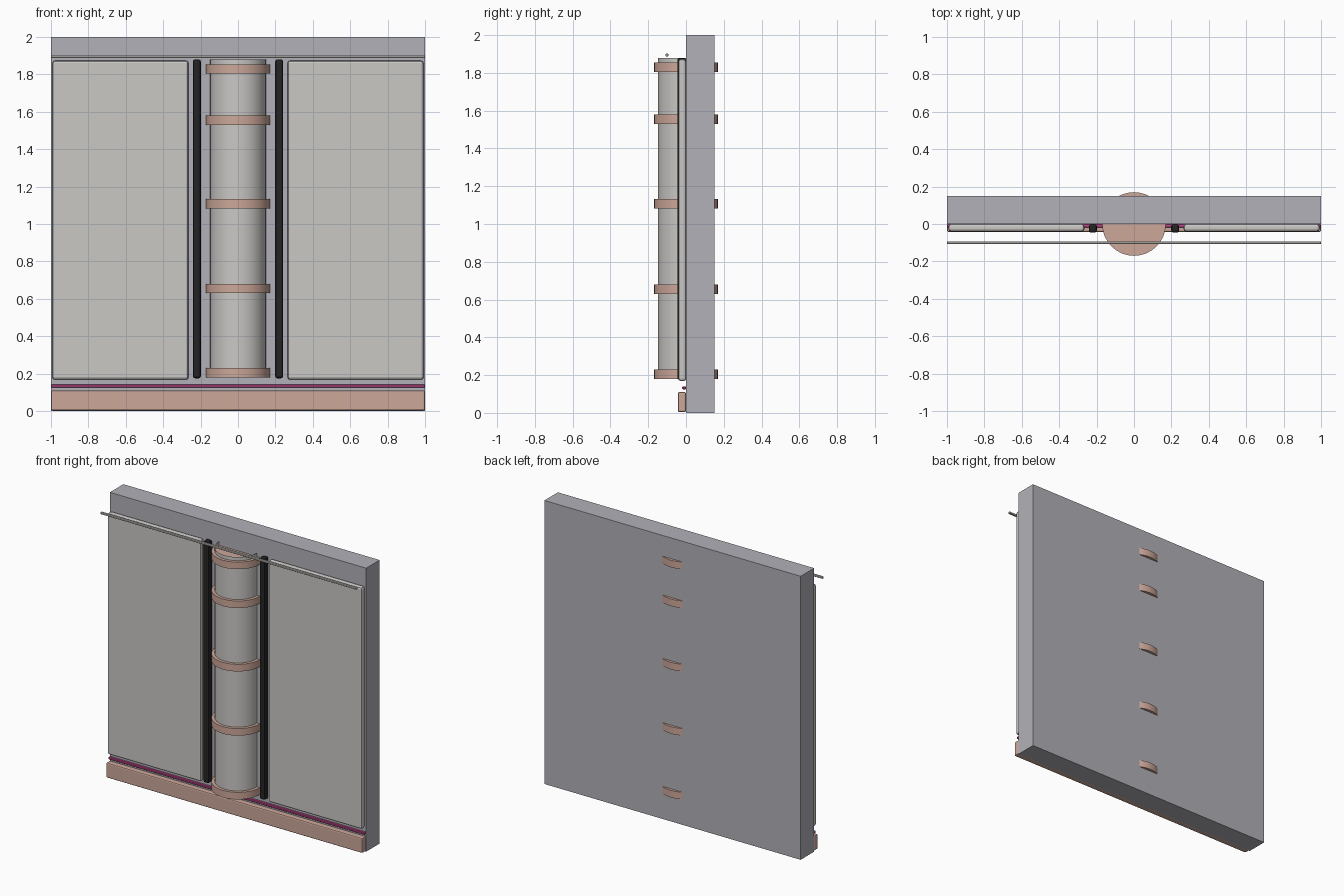
import bpy, bmesh, math

if "Cube" in bpy.data.objects:
    bpy.data.objects.remove(bpy.data.objects["Cube"])


def srgb(r, g, b):
    def lin(c):
        c /= 255
        return c / 12.92 if c < 0.04045 else ((c + 0.055) / 1.055) ** 2.4
    return (lin(r), lin(g), lin(b), 1)


def material(name, *rgb):
    m = bpy.data.materials.new(name)
    m.diffuse_color = srgb(*rgb)
    m.use_nodes = True
    m.node_tree.nodes["Principled BSDF"].inputs["Base Color"].default_value = m.diffuse_color
    return m


wall_grey = material("wall_grey", 177, 177, 184)
panel_grey = material("warm_light_grey", 202, 200, 197)
copper = material("copper", 204, 167, 153)
black = material("black", 36, 36, 37)
magenta = material("magenta", 190, 70, 135)


def finish(name, bm, mat, smooth=False):
    me = bpy.data.meshes.new(name)
    bm.to_mesh(me)
    bm.free()
    me.materials.append(mat)
    ob = bpy.data.objects.new(name, me)
    bpy.context.collection.objects.link(ob)
    if smooth:
        bpy.ops.object.select_all(action='DESELECT')
        ob.select_set(True)
        bpy.context.view_layer.objects.active = ob
        bpy.ops.object.shade_smooth_by_angle(angle=math.radians(35))
    return ob


def box(name, x, y, z, mat, bevel=0, segments=1):
    """Box from (min, max) ranges, with optional bevelled edges."""
    bm = bmesh.new()
    bmesh.ops.create_cube(bm, size=1)
    for v in bm.verts:
        for i, (lo, hi) in enumerate((x, y, z)):
            v.co[i] = lo if v.co[i] < 0 else hi
    if bevel:
        bmesh.ops.bevel(bm, geom=bm.edges[:], offset=bevel, segments=segments,
                        profile=0.5, affect='EDGES')
    return finish(name, bm, mat)


def cylinder(name, radius, z0, z1, mat, capped):
    bm = bmesh.new()
    bmesh.ops.create_cone(bm, cap_ends=capped, segments=32, radius1=radius,
                          radius2=radius, depth=z1 - z0)
    bmesh.ops.translate(bm, verts=bm.verts[:], vec=(0, 0, (z0 + z1) / 2))
    return finish(name, bm, mat, smooth=True)


# Wall slab
box("wall", (-1, 1), (0, 0.15), (0, 2), wall_grey)

# Bevelled panels and black strips on both sides of the column
for side, s in (("left", -1), ("right", 1)):
    box(side + "_panel", sorted((s * 0.265, s * 0.992)), (-0.04, 0.0),
        (0.168, 1.873), panel_grey, 0.013, 2)
    box(side + "_strip", sorted((s * 0.199, s * 0.241)), (-0.046, 0.0),
        (0.175, 1.88), black, 0.011, 2)

# Open column with solid bands
cylinder("column", 0.149, 0.18, 1.88, panel_grey, False)
for i, z in enumerate((0.205, 0.655, 1.108, 1.555, 1.829)):
    cylinder(f"band_{i + 1}", 0.17, z - 0.025, z + 0.025, copper, True)

# Skirting board, accent line above it and picture rail rod
box("skirting", (-1, 1), (-0.043, 0.0), (0.004, 0.11), copper, 0.008, 2)
box("accent_line", (-1, 1), (-0.02, 0.0), (0.125, 0.141), magenta, 0.003)
box("rod", (-1, 1), (-0.108, -0.093), (1.887, 1.902), panel_grey, 0.003)
